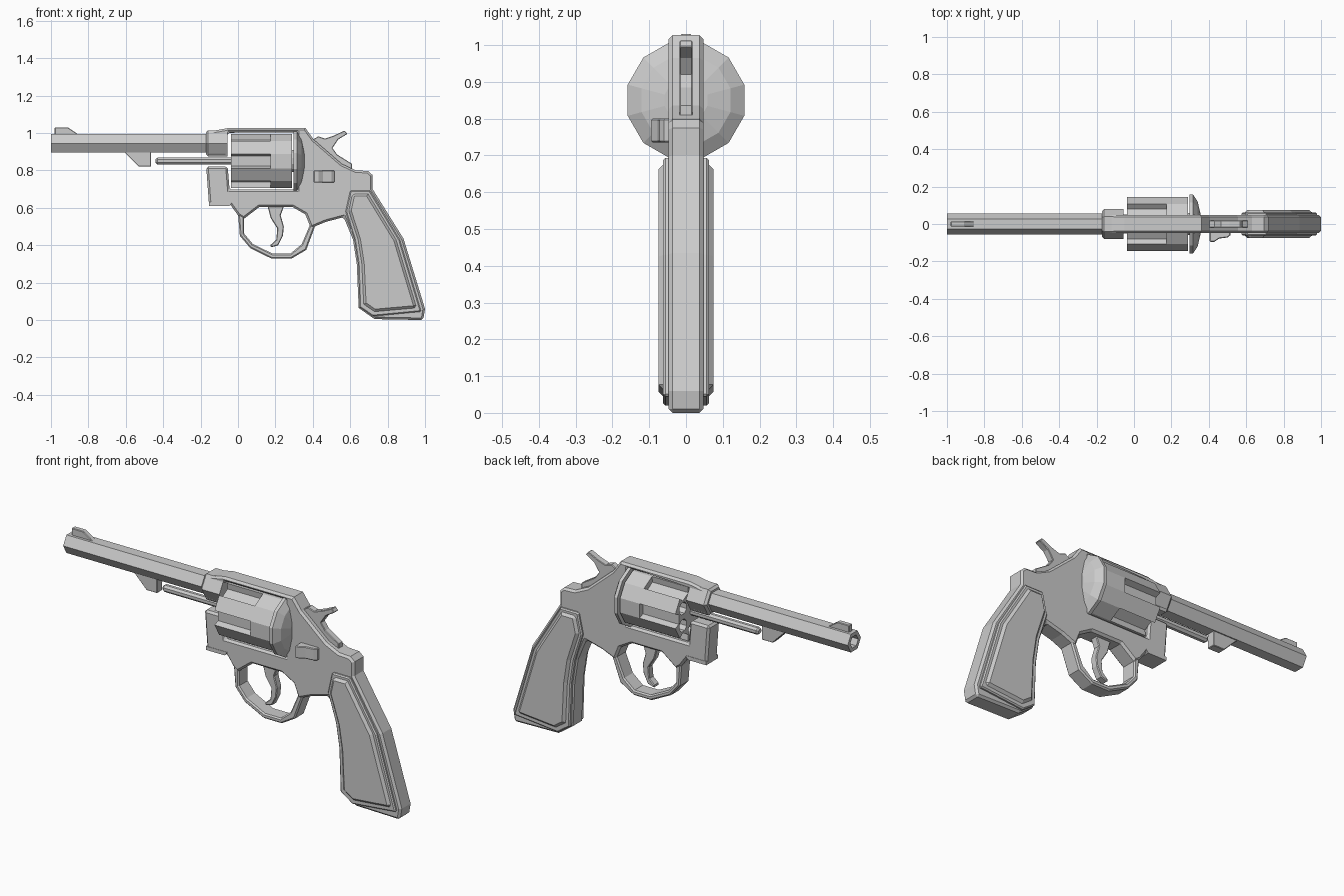
import bpy, bmesh
from math import sin, cos, radians

if "Cube" in bpy.data.objects:
    bpy.data.objects.remove(bpy.data.objects["Cube"])


def finish(name, bm, bevel=0.0):
    bmesh.ops.recalc_face_normals(bm, faces=bm.faces)
    me = bpy.data.meshes.new(name)
    bm.to_mesh(me)
    bm.free()
    ob = bpy.data.objects.new(name, me)
    bpy.context.collection.objects.link(ob)
    if bevel:
        m = ob.modifiers.new("edge", 'BEVEL')
        m.width, m.segments = bevel, 1
        m.limit_method, m.angle_limit = 'ANGLE', radians(75)
        m.use_clamp_overlap = False
    return ob


def prism(name, pts, axis, lo, hi, bevel=0.0):
    """Extrude a flat outline along an axis from lo to hi."""
    place = {'x': lambda p, t: (t, p[0], p[1]),
             'y': lambda p, t: (p[0], t, p[1]),
             'z': lambda p, t: (p[0], p[1], t)}[axis]
    bm = bmesh.new()
    a = [bm.verts.new(place(p, lo)) for p in pts]
    b = [bm.verts.new(place(p, hi)) for p in pts]
    bm.faces.new(a)
    bm.faces.new(b[::-1])
    for i in range(len(pts)):
        j = (i + 1) % len(pts)
        bm.faces.new((a[i], a[j], b[j], b[i]))
    return finish(name, bm, bevel)


def ngon(n, r, cz, start=0.0, cy=0.0):
    return [(cy + r * cos(radians(start + 360 * i / n)),
             cz + r * sin(radians(start + 360 * i / n))) for i in range(n)]


def lathe(name, profile, n, cz, start=0.0):
    """Loft n-sided rings along x from (x, radius) pairs and cap the ends."""
    bm = bmesh.new()
    rings = [[bm.verts.new((x, y, z)) for y, z in ngon(n, r, cz, start)]
             for x, r in profile]
    for a, b in zip(rings, rings[1:]):
        for i in range(n):
            j = (i + 1) % n
            bm.faces.new((a[i], a[j], b[j], b[i]))
    bm.faces.new(rings[0])
    bm.faces.new(rings[-1])
    return finish(name, bm)


# Frame: open-fronted C around the cylinder, running down into the grip
prism("frame", [
    (-.17, 1.005), (-.05, 1.027), (.36, 1.027), (.405, .965), (.555, .835),
    (.63, .80), (.695, .797), (.72, .775), (.72, .70), (.885, .435),
    (1.0, .06), (.99, 0), (.73, .005), (.645, .065), (.635, .30),
    (.615, .43), (.565, .55), (.47, .525), (.41, .50), (.39, .49),
    (.36, .565), (.29, .605), (.115, .605), (.03, .54), (.0, .56),
    (-.04, .615), (-.155, .615), (-.17, .82), (-.055, .82), (-.045, .697),
    (.315, .697), (.315, 1.003), (-.055, 1.003), (-.055, .877), (-.17, .877),
], 'y', -.048, .048, .011)

# Lip at the foot of the frame front
prism("frame_lip", [(-.155, .61), (-.045, .61), (-.03, .63), (-.155, .63)],
      'y', -.05, .05)

# Trigger guard
prism("trigger_guard", [
    (.0, .57), (.01, .45), (.065, .385), (.18, .328), (.285, .328),
    (.365, .375), (.415, .51), (.385, .51), (.34, .405), (.28, .355),
    (.185, .355), (.078, .408), (.033, .462), (.033, .555),
], 'y', -.042, .042, .007)

# Trigger
prism("trigger", [
    (.155, .62), (.25, .62), (.228, .56), (.245, .50), (.24, .45),
    (.215, .40), (.175, .388), (.175, .403), (.205, .43), (.21, .49),
    (.175, .545),
], 'y', -.02, .02, .004)

# Hammer
prism("hammer", [
    (.39, .96), (.43, .982), (.465, .97), (.51, .985), (.57, 1.013),
    (.585, .995), (.535, .965), (.505, .92), (.53, .885), (.61, .835),
    (.61, .79), (.50, .79),
], 'y', -.018, .018, .003)

# Grip panels on both sides
grip = [(.60, .693), (.705, .693), (.865, .43), (.98, .045), (.72, .02),
        (.65, .068), (.642, .30), (.622, .43), (.575, .58)]
for name, s in (("grip_panel_front", -1), ("grip_panel_back", 1)):
    prism(name, grip, 'y', *sorted((s * .03, s * .062)), .006)
    inner = [(.612, .675), (.695, .675), (.845, .43), (.955, .065), (.73, .045),
             (.672, .085), (.662, .30), (.642, .43), (.592, .585)]
    prism(name + "_raised", inner, 'y', *sorted((s * .04, s * .075)), .013)

# Barrel with bore, and the collar it screws into
lathe("barrel", [(-.75, .034), (-1, .034), (-1, .056), (-.15, .056)], 6, .945)
lathe("barrel_collar", [(-.172, .068), (-.16, .08), (-.055, .08)], 6, .945)

# Front sight and lug under the barrel
prism("front_sight", [(-.98, .98), (-.98, 1.03), (-.91, 1.03), (-.855, .993),
                      (-.855, .98)], 'y', -.014, .014, .003)
prism("barrel_lug", [(-.615, .905), (-.53, .82), (-.465, .82), (-.465, .905)],
      'y', -.022, .022, .003)

# Ejector rod
lathe("ejector_rod", [(-.44, .012), (-.43, .02), (-.03, .02)], 8, .85, 22.5)

# Cylinder: fluted front half and plain rear half
R, C = .150, .85
section = []
for k in range(6):
    mid = 60 * k
    for ang, r in ((mid - 15, R), (mid - 13, .118), (mid + 13, .118), (mid + 15, R)):
        section.append((r * cos(radians(ang)), C + r * sin(radians(ang))))
fluted = prism("cylinder_front", section, 'x', -.038, .175)
prism("cylinder_rear", ngon(12, R, C, 15), 'x', .175, .29)
lathe("cylinder_pin", [(.28, .06), (.32, .06)], 12, C, 15)

# Bore the six chambers between the flutes
for k in range(6):
    a = radians(60 * k + 30)
    cutter = prism("chamber_cutter", ngon(8, .034, C + .092 * sin(a), 22.5, .092 * cos(a)),
                   'x', -.1, .15)
    cutter.hide_render = True
    m = fluted.modifiers.new("chamber", 'BOOLEAN')
    m.operation, m.solver, m.object = 'DIFFERENCE', 'EXACT', cutter
    bpy.context.view_layer.objects.active = fluted
    bpy.ops.object.modifier_apply(modifier=m.name)
    bpy.data.objects.remove(cutter)

# Recoil shield behind the cylinder
lathe("recoil_shield", [(.297, .164), (.315, .164), (.34, .125), (.355, .06)],
      12, C, 15)

# Thumb latch on the front side only
prism("thumb_latch", [(.405, -.04), (.405, -.095), (.43, -.095), (.455, -.078),
                      (.50, -.072), (.515, -.06), (.515, -.04)],
      'z', .735, .80, .004)
